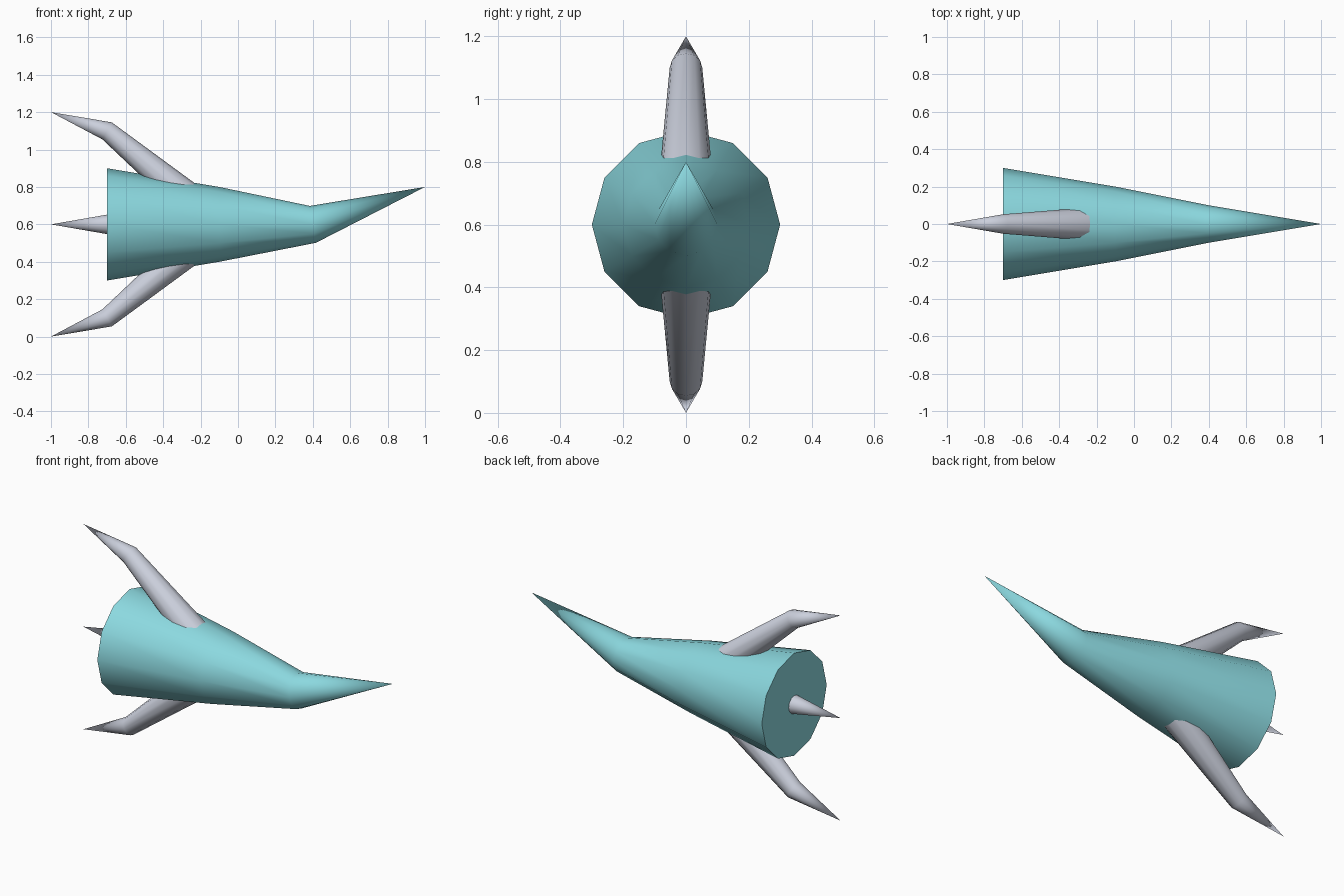
import bpy, bmesh, math
from mathutils import Vector

if "Cube" in bpy.data.objects:
    bpy.data.objects.remove(bpy.data.objects["Cube"])

SIDES = 12


def material(name, rgb):
    m = bpy.data.materials.new(name)
    m.diffuse_color = (*rgb, 1)
    m.use_nodes = True
    m.node_tree.nodes["Principled BSDF"].inputs["Base Color"].default_value = m.diffuse_color
    return m


def tapered_tube(name, path, mat):
    """Loft rings along (x, z, radius) points in the XZ plane; the last point is a tip."""
    bm = bmesh.new()
    pts = [Vector((x, 0, z)) for x, z, r in path]
    rings = []
    for i, (x, z, r) in enumerate(path[:-1]):
        t = (pts[i + 1] - pts[i]).normalized()
        if i:
            t = (t + (pts[i] - pts[i - 1]).normalized()).normalized()
        side = Vector((0, 1, 0))
        up = t.cross(side)
        rings.append([bm.verts.new(pts[i] + r * (math.cos(a) * side + math.sin(a) * up))
                      for a in (2 * math.pi * k / SIDES for k in range(SIDES))])
    tip = bm.verts.new(pts[-1])
    bm.faces.new(rings[0])
    for a, b in zip(rings, rings[1:]):
        for k in range(SIDES):
            n = (k + 1) % SIDES
            bm.faces.new((a[k], a[n], b[n], b[k]))
    for k in range(SIDES):
        bm.faces.new((rings[-1][k], rings[-1][(k + 1) % SIDES], tip))
    bmesh.ops.recalc_face_normals(bm, faces=bm.faces)
    me = bpy.data.meshes.new(name)
    bm.to_mesh(me)
    bm.free()
    me.materials.append(mat)
    ob = bpy.data.objects.new(name, me)
    bpy.context.collection.objects.link(ob)
    bpy.ops.object.select_all(action='DESELECT')
    ob.select_set(True)
    bpy.context.view_layer.objects.active = ob
    bpy.ops.object.shade_smooth_by_angle(angle=math.radians(40))
    return ob


teal = material("teal", (0.26, 0.69, 0.74))
grey = material("pale_grey", (0.60, 0.63, 0.72))

# Body: cone with a bent, upturned nose
tapered_tube("body", [(-0.7, 0.6, 0.3), (-0.1, 0.6, 0.2), (0.4, 0.6, 0.1), (1.0, 0.8, 0)], teal)

# Three tail spikes: upper, middle and lower, sharing one root inside the body
for name, s in (("upper_fin", 1), ("middle_spike", 0), ("lower_fin", -1)):
    tapered_tube(name, [(-0.1, 0.6, 0.1), (-0.7, 0.6 + 0.5 * s, 0.052), (-1.0, 0.6 + 0.6 * s, 0)], grey)
